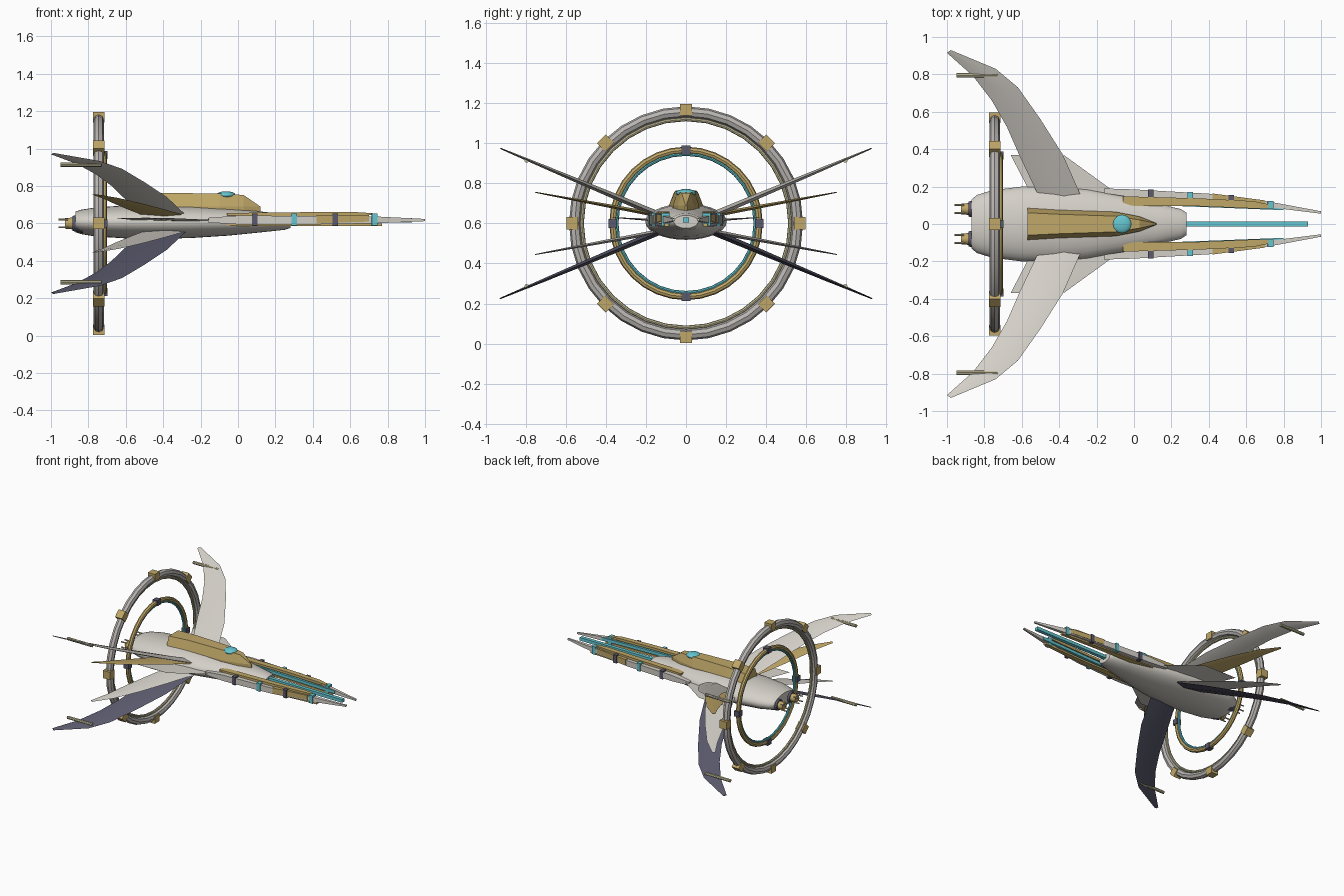
import bpy, bmesh
from math import pi, sin, cos, radians
from mathutils import Vector

if "Cube" in bpy.data.objects:
    bpy.data.objects.remove(bpy.data.objects["Cube"])

ZC = 0.6  # height of the ship's axis


def material(name, rgb):
    m = bpy.data.materials.new(name)
    m.use_nodes = True
    m.diffuse_color = (*rgb, 1)
    m.node_tree.nodes["Principled BSDF"].inputs["Base Color"].default_value = (*rgb, 1)
    return m


WHITE = material("warm_white", (0.66, 0.63, 0.58))
SILVER = material("silver", (0.48, 0.46, 0.44))
GOLD = material("gold", (0.53, 0.39, 0.14))
PALE = material("pale_gold", (0.55, 0.51, 0.32))
CYAN = material("cyan", (0.13, 0.56, 0.63))
SLATE = material("slate", (0.10, 0.10, 0.15))


def finish(ob, name, mat, angle=35):
    ob.name = name
    ob.data.materials.append(mat)
    bpy.ops.object.select_all(action="DESELECT")
    ob.select_set(True)
    bpy.context.view_layer.objects.active = ob
    if angle:
        bpy.ops.object.shade_smooth_by_angle(angle=radians(angle))
    return ob


def loft(name, rings, mat, angle=35):
    """Skin a list of equal-length cross-sections and cap the ends."""
    bm = bmesh.new()
    rows = [[bm.verts.new(p) for p in ring] for ring in rings]
    n = len(rows[0])
    for a, b in zip(rows, rows[1:]):
        for i in range(n):
            j = (i + 1) % n
            bm.faces.new((a[i], a[j], b[j], b[i]))
    bm.faces.new(rows[0])
    bm.faces.new(rows[-1])
    bmesh.ops.recalc_face_normals(bm, faces=bm.faces)
    me = bpy.data.meshes.new(name)
    bm.to_mesh(me)
    bm.free()
    ob = bpy.data.objects.new(name, me)
    bpy.context.collection.objects.link(ob)
    return finish(ob, name, mat, angle)


def beam(name, stations, mat, side=1):
    """Rectangular bar along x; stations are (x, y0, y1, z0, z1)."""
    return loft(name, [[(x, side * a, c), (x, side * b, c), (x, side * b, d), (x, side * a, d)]
                       for x, a, b, c, d in stations], mat, 0)


def box(name, loc, size, mat, tilt=0):
    bpy.ops.mesh.primitive_cube_add(size=1, location=loc, rotation=(tilt, 0, 0))
    ob = bpy.context.object
    ob.scale = size
    mod = ob.modifiers.new("bevel", "BEVEL")
    mod.width = 0.004
    mod.segments = 1
    return finish(ob, name, mat, 0)


def rod(name, x0, x1, y, z, r0, r1, mat, sides=12):
    bpy.ops.mesh.primitive_cone_add(vertices=sides, radius1=r0, radius2=r1, depth=x1 - x0,
                                    location=((x0 + x1) / 2, y, z), rotation=(0, pi / 2, 0))
    return finish(bpy.context.object, name, mat)


def ring(name, x, radius, tube, mat):
    bpy.ops.mesh.primitive_torus_add(major_radius=radius, minor_radius=tube, major_segments=32,
                                     minor_segments=8, location=(x, 0, ZC), rotation=(0, pi / 2, 0))
    return finish(bpy.context.object, name, mat, 30)


# Hull: elliptical sections (x, half width, half height)
hull = [(-0.87, 0.13, 0.055), (-0.84, 0.155, 0.065), (-0.76, 0.18, 0.078), (-0.6, 0.2, 0.088),
        (-0.42, 0.203, 0.09), (-0.25, 0.187, 0.086), (-0.05, 0.148, 0.073), (0.12, 0.11, 0.056),
        (0.25, 0.08, 0.042), (0.28, 0.06, 0.032)]
loft("hull", [[(x, w * cos(a), ZC + 0.008 + h * sin(a)) for a in (2 * pi * i / 28 for i in range(28))]
              for x, w, h in hull], WHITE, 40)
beam("nose_rod", [(0.26, -0.014, 0.014, 0.605, 0.63), (0.93, -0.014, 0.014, 0.605, 0.63)], CYAN)

# Canopy: trapezoid sections (x, half base, half roof, roof height)
canopy = [(-0.57, 0.085, 0.06, 0.755), (-0.4, 0.075, 0.052, 0.763), (-0.1, 0.065, 0.042, 0.76),
          (0.03, 0.04, 0.022, 0.752), (0.12, 0.004, 0.002, 0.69)]
loft("canopy", [[(x, -b, 0.66), (x, -b, 0.69), (x, -t, z), (x, t, z), (x, b, 0.69), (x, b, 0.66)]
                for x, b, t, z in canopy], GOLD, 0)
bpy.ops.mesh.primitive_uv_sphere_add(segments=16, ring_count=8, location=(-0.065, 0, 0.752))
dome = bpy.context.object
dome.scale = (0.052, 0.05, 0.02)
finish(dome, "canopy_dome", CYAN)

# Wing planforms: (leading x, y, trailing x, y)
big_plan = [(-0.27, 0.12, -0.51, 0.15), (-0.38, 0.37, -0.61, 0.36), (-0.50, 0.56, -0.68, 0.52),
            (-0.62, 0.73, -0.76, 0.66), (-0.74, 0.83, -0.86, 0.79), (-0.98, 0.93, -1.0, 0.915)]
small_plan = [(-0.25, 0.10, -0.50, 0.13), (-0.40, 0.33, -0.59, 0.32), (-0.52, 0.50, -0.66, 0.48),
              (-0.64, 0.65, -0.72, 0.63), (-0.76, 0.755, -0.78, 0.745)]
fin_plan = [(-0.06, 0.14, -0.54, 0.14), (-0.37, 0.365, -0.66, 0.37)]


def wing(name, plan, side, up, z_root, slope, thick, mat):
    rings = []
    for k, (lx, ly, tx, ty) in enumerate(plan):
        t = thick * (1 - 0.8 * k / (len(plan) - 1))

        def lift(y):
            return ZC + up * (z_root + slope * (y - 0.13))
        mx, my = lx * 0.6 + tx * 0.4, ly * 0.6 + ty * 0.4
        rings.append([(lx, side * ly, lift(ly)), (mx, side * my, lift(my) + t),
                      (tx, side * ty, lift(ty)), (mx, side * my, lift(my) - t)])
    loft(name, rings, mat, 40)


for side, s_name in ((1, "back"), (-1, "front")):
    for up, u_name, big_mat, small_mat in ((1, "upper", WHITE, GOLD), (-1, "lower", SLATE, WHITE)):
        tag = f"{u_name}_{s_name}"
        wing("main_wing_" + tag, big_plan, side, up, 0.04, 0.42, 0.018, big_mat)
        wing("small_wing_" + tag, small_plan, side, up, 0.04, 0.185, 0.012, small_mat)
        rod("wing_pod_" + tag, -0.95, -0.73, side * 0.795, ZC + up * 0.315, 0.012, 0.012, PALE, 8)
    wing("side_fin_" + s_name, fin_plan, side, 1, 0.015, 0.06, 0.007, WHITE)

    # Forward prong with gold rails, a glowing inner strip and clamps
    beam("prong_" + s_name, [(-0.16, 0.165, 0.19, 0.605, 0.63), (0.0, 0.14, 0.185, 0.595, 0.642),
                             (0.4, 0.122, 0.162, 0.595, 0.64), (0.72, 0.09, 0.12, 0.6, 0.638),
                             (1.0, 0.055, 0.068, 0.612, 0.624)], WHITE, side)
    beam("upper_rail_" + s_name, [(-0.06, 0.098, 0.148, 0.642, 0.656), (0.35, 0.095, 0.137, 0.64, 0.66),
                                  (0.64, 0.083, 0.122, 0.64, 0.66), (0.72, 0.083, 0.105, 0.645, 0.655)], GOLD, side)
    beam("lower_rail_" + s_name, [(-0.06, 0.1, 0.148, 0.588, 0.597), (0.35, 0.1, 0.14, 0.585, 0.6),
                                  (0.77, 0.085, 0.108, 0.585, 0.6)], GOLD, side)
    beam("rail_web_" + s_name, [(0.42, 0.11, 0.163, 0.6, 0.645), (0.7, 0.09, 0.126, 0.61, 0.645)], GOLD, side)
    beam("glow_strip_" + s_name, [(0.0, 0.105, 0.14, 0.608, 0.632), (0.8, 0.074, 0.1, 0.608, 0.632)], CYAN, side)
    for x, y, mat in ((0.09, 0.165, SLATE), (0.3, 0.152, CYAN), (0.52, 0.135, SLATE), (0.73, 0.102, CYAN)):
        box("prong_clamp_" + s_name, (x, side * y, 0.62), (0.03, 0.04, 0.064), mat)

    # Engine: collar, nozzle and exhaust pins
    rod("engine_collar_" + s_name, -0.885, -0.83, side * 0.08, ZC, 0.04, 0.052, SLATE)
    rod("engine_nozzle_" + s_name, -0.925, -0.88, side * 0.08, ZC, 0.028, 0.032, GOLD)
    for i in range(4):
        a = pi / 4 + i * pi / 2
        rod("exhaust_pin_" + s_name, -0.96, -0.91, side * 0.08 + 0.03 * cos(a), ZC + 0.03 * sin(a),
            0.005, 0.005, PALE, 6)

# Stern rings
ring("outer_ring", -0.745, 0.556, 0.028, SILVER)
ring("outer_ring_trim", -0.745, 0.52, 0.01, PALE)
ring("inner_ring", -0.718, 0.366, 0.017, GOLD)
ring("inner_ring_glow", -0.718, 0.346, 0.009, CYAN)
for i in range(8):
    a = i * pi / 4
    out = Vector((0, cos(a), sin(a)))
    box("outer_ring_clamp", Vector((-0.745, 0, ZC)) + out * 0.568, (0.062, 0.058, 0.062), GOLD, a)
    if i % 2 == 0:
        box("inner_ring_clamp", Vector((-0.718, 0, ZC)) + out * 0.366, (0.042, 0.044, 0.044), SLATE, a)
